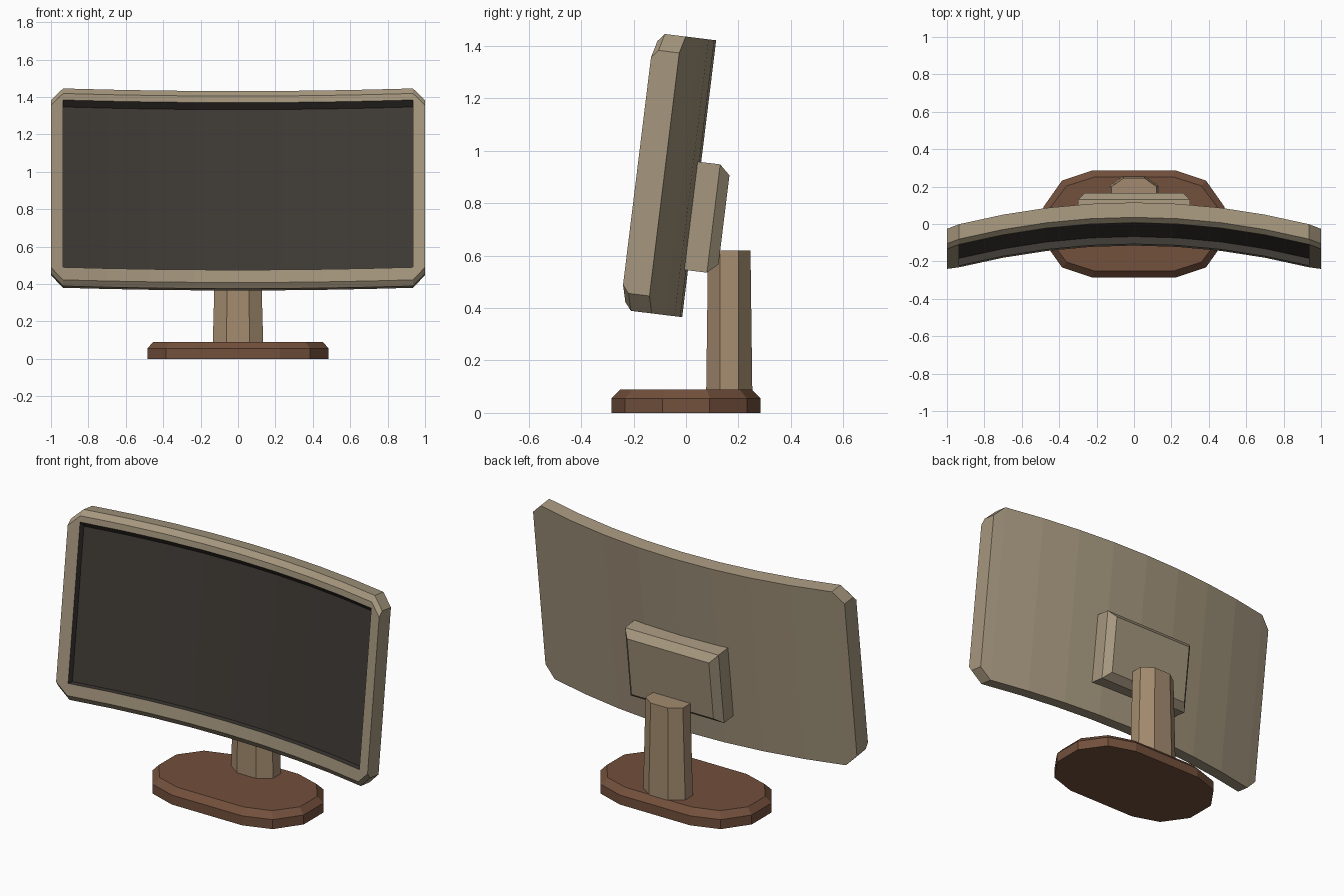
import bpy, bmesh, math
from mathutils import Vector

if "Cube" in bpy.data.objects:
    bpy.data.objects.remove(bpy.data.objects["Cube"])

TILT = math.radians(7)
ORIGIN = Vector((0, -0.054, 0.906))      # middle of the display front
THICK, BEVEL_V, BEVEL_W = 0.105, 0.025, 0.03
EDGE = 0.935                             # half width of the screen opening


def material(name, rgb):
    m = bpy.data.materials.new(name)
    m.diffuse_color = (*rgb, 1)
    m.use_nodes = True
    m.node_tree.nodes["Principled BSDF"].inputs["Base Color"].default_value = m.diffuse_color
    return m


TAN = material("tan_plastic", (0.38, 0.31, 0.21))
POST = material("warm_tan", (0.37, 0.26, 0.16))
BROWN = material("brown", (0.17, 0.08, 0.045))
DARK = material("dark_glass", (0.05, 0.043, 0.036))


def finish(bm, name, mat):
    me = bpy.data.meshes.new(name)
    bm.to_mesh(me)
    bm.free()
    me.materials.append(mat)
    ob = bpy.data.objects.new(name, me)
    bpy.context.collection.objects.link(ob)
    return ob


def tilted(x, v, w):
    """x across, v depth backwards, w height, in the tilted display frame."""
    c, s = math.cos(TILT), math.sin(TILT)
    return ORIGIN + Vector((x, v * c + w * s, w * c - v * s))


def curved(x, v, w):
    return tilted(x, v - 0.117 * (x / EDGE) ** 2, w)


def column(bm, x, profile):
    return [bm.verts.new(curved(x, v, w)) for v, w in profile]


def strips(bm, cols):
    for a, b in zip(cols, cols[1:]):
        for j in range(len(a) - 1):
            bm.faces.new((a[j], b[j], b[j + 1], a[j + 1]))


def loft(name, rings, mat):
    """Closed solid through matching rings."""
    bm = bmesh.new()
    vs = [[bm.verts.new(p) for p in r] for r in rings]
    n = len(vs[0])
    for a, b in zip(vs, vs[1:]):
        for i in range(n):
            bm.faces.new((a[i], a[(i + 1) % n], b[(i + 1) % n], b[i]))
    bm.faces.new(vs[0])
    bm.faces.new(vs[-1])
    bmesh.ops.recalc_face_normals(bm, faces=bm.faces)
    return finish(bm, name, mat)


def quadrants(pts):
    """Mirror first-quadrant points (from +x side to +y side) to a full ring."""
    half = pts + [(-x, y) for x, y in reversed(pts)]
    return half + [(-x, -y) for x, y in half]


def outer(h):
    return [(0, h), (BEVEL_V, h + BEVEL_W), (THICK, h + BEVEL_W),
            (THICK, -h - BEVEL_W), (BEVEL_V, -h - BEVEL_W), (0, -h)]


# Curved display housing with chamfered corners and an open front
TOP, BOTTOM, SCREEN_TOP, RECESS = 0.467, -0.434, 0.434, 0.04
xs = [EDGE * (i / 4 - 1) for i in range(9)]
bm = bmesh.new()
cols = [column(bm, x, [(0, TOP)] + outer(0.502) + [(0, BOTTOM)]) for x in xs]
strips(bm, cols)
left, right = (column(bm, x, outer(0.437)) for x in (-1, 1))
strips(bm, [left, cols[0][1:-1]])
strips(bm, [cols[-1][1:-1], right])
bm.faces.new(left)
bm.faces.new(right[::-1])
c = cols[-1]
bm.faces.new((c[1], c[0], c[-1], c[-2], right[-1], right[0]))
c = cols[0]
bm.faces.new((left[0], left[-1], c[-2], c[-1], c[0], c[1]))
finish(bm, "display_housing", TAN)

# Recessed screen with its dark surround walls
bm = bmesh.new()
cols = [column(bm, x, [(0, BOTTOM), (RECESS, BOTTOM), (RECESS, SCREEN_TOP), (0, TOP)])
        for x in xs]
strips(bm, cols)
bm.faces.new(cols[0])
bm.faces.new(cols[-1][::-1])
finish(bm, "screen", DARK)


# Chamfered mounting block on the back
def block_ring(v, inset):
    hx, lo, hi = 0.30 - inset, -0.352 + inset, 0.064 - inset
    return [tilted(x, v, w) for x, w in ((-hx, lo), (hx, lo), (hx, hi), (-hx, hi))]


loft("mounting_block", [block_ring(0.08, 0), block_ring(0.178, 0), block_ring(0.218, 0.037)], TAN)


# Slightly tapered eight-sided post
def post_ring(z, hx, cx, hy):
    return [(x, y + 0.165, z) for x, y in quadrants([(hx, 0.035), (cx, hy)])]


loft("stand_post", [post_ring(0.08, 0.135, 0.062, 0.088), post_ring(0.62, 0.12, 0.055, 0.081)], POST)

# Twelve-sided base with a bevelled top edge
rim = quadrants([(0.485, 0.09), (0.385, 0.232), (0.225, 0.285)])
inner = quadrants([(0.453, 0.08), (0.36, 0.204), (0.212, 0.251)])
loft("base", [[(x, y, z) for x, y in ring]
              for ring, z in ((rim, 0), (rim, 0.055), (inner, 0.09))], BROWN)
